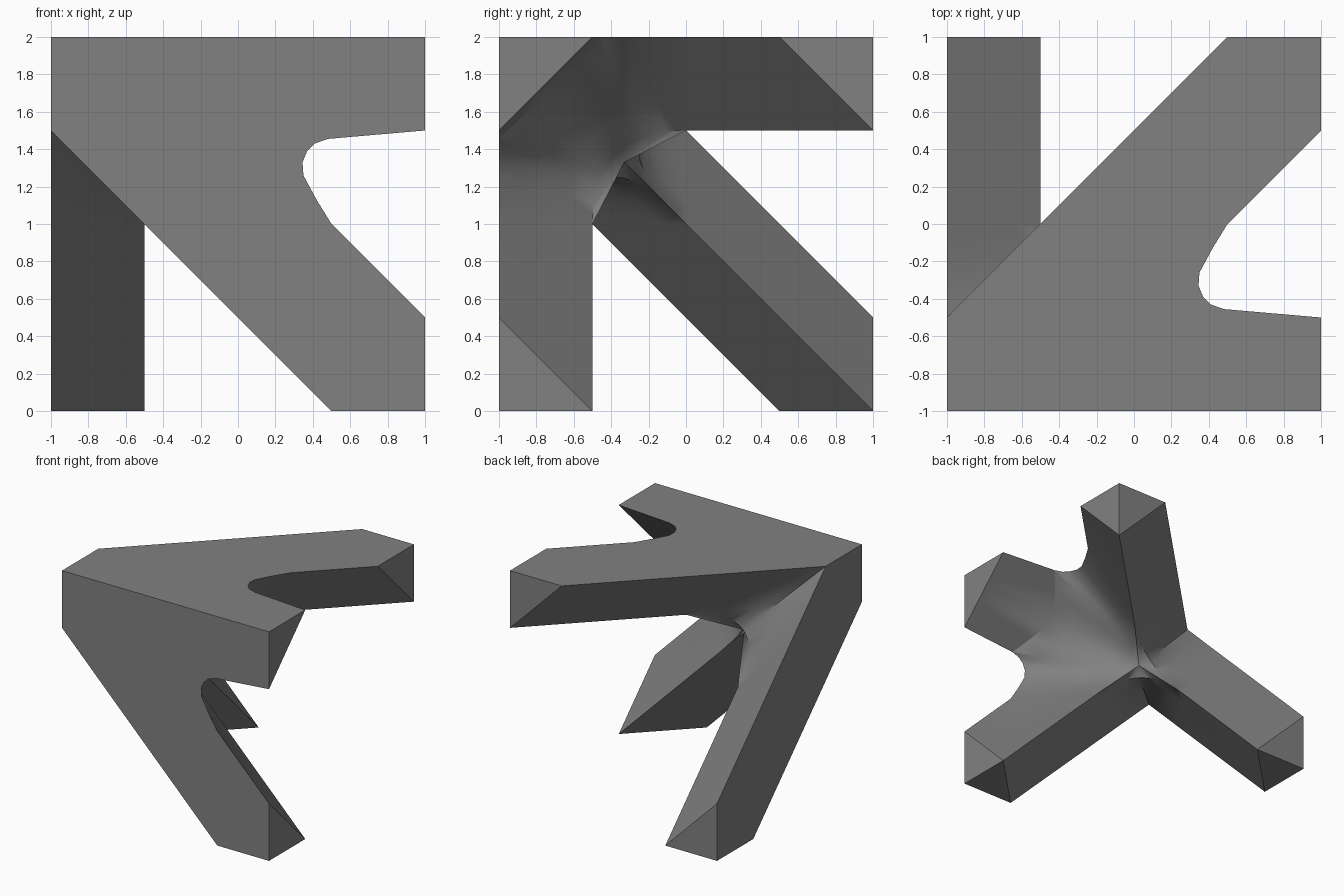
import bpy, bmesh
from mathutils import Vector

if "Cube" in bpy.data.objects:
    bpy.data.objects.remove(bpy.data.objects["Cube"])

# Local coordinates (a, u, w) measured from the solid corner at left-front-top.
# The part is symmetric when u and w are swapped.
bm = bmesh.new()
ROWS = 4


def V(*p):
    return Vector(p)


def face(pts):
    """Add a face and its mirror twin (u <-> w)."""
    for swap in (False, True):
        q = [V(p[0], p[2], p[1]) if swap else p for p in pts]
        bm.faces.new([bm.verts.new((p[0] - 1, p[1] - 1, 2 - p[2])) for p in q])


def bezier(p, c, q, s):
    return p * (1 - s) ** 2 + c * 2 * s * (1 - s) + q * s * s


def column(p, q, dip=0.0, rows=ROWS):
    c = (p + q) / 2 - V(dip, dip, dip)
    return [bezier(p, c, q, i / rows) for i in range(rows + 1)]


def skin(cols):
    for l, r in zip(cols, cols[1:]):
        for i in range(len(l) - 1):
            face([l[i], r[i], r[i + 1], l[i + 1]])


# Ridge junction points of the three diagonal arms
core = V(.5, .5, .5)
ra, rb, rc = V(1, .5, 1), V(1, 1, .5), V(.5, 1, 1)

# Valley between the front arm and the left arm
N = 18
ac = [bezier(ra, core, rc, i / N) for i in range(N + 1)]
corner = V(0, 0, .5)
ac_out = [V(.5, 0, 1).lerp(corner, i / 9) if i <= 9 else corner.lerp(V(0, .5, 1), (i - 9) / 9)
          for i in range(N + 1)]
ac_in = [V(2, .5, 2)] + ac + [V(.5, 2, 2)]
ac_out = [V(1.5, 0, 2)] + ac_out + [V(0, 1.5, 2)]
cols_ac = [column(p, q) for p, q in zip(ac_in, ac_out)]
skin(cols_ac)

# Valley between the front arm and the top arm, facing right (half)
ab = [bezier(ra, core, rb, i / 18) for i in range(10)]
front_curve = [V(2, 0, 1.5), V(1.5, 0, 1), V(1.42, 0, .87), V(1.35, 0, .74), V(1.345, 0, .67),
               V(1.37, 0, .61), V(1.41, 0, .57), V(1.48, 0, .545)]
arc = [front_curve[-1], V(1.38, .12, .43), V(1.32, .21, .35), V(1.3, .28, .28)]
ab_out = front_curve + arc[1:]
dips = [0, 0, .01, .02, .03, .035, .04, .05, .05, .05, .05]
cols_ab = [column(p, q, d) for p, q, d in zip([V(2, .5, 2)] + ab, ab_out, dips)]
skin(cols_ab)

# Straight edge arm along the front-top edge
hyp = [V(2, 0, .5), V(2, .1, .4), V(2, .18, .32), V(2, .25, .25)]
skin([column(p, q, 0, 1) for p, q in zip(arc, hyp)])
face([V(2, 0, 0)] + hyp)

# Rounded web where the three ridges meet
hub = V(.67, .67, .67)
for curve in (ac, ab):
    for p, q in zip(curve, curve[1:]):
        face([hub, p, q])

# Flat outer faces: front (mirrored to top) and half of the left face
face([V(0, 0, 0)] + ac_out[10::-1] + [V(2, 0, 2)] + front_curve + [V(2, 0, .5), V(2, 0, 0)])
face([V(0, 0, 0)] + ac_out[10:] + [V(0, 2, 2)])

# Triangular arm ends
face([V(2, 0, 2)] + cols_ab[0])
face([V(2, 0, 2)] + cols_ac[0])
face([V(0, 2, 2)] + cols_ac[-1])

bmesh.ops.remove_doubles(bm, verts=bm.verts, dist=1e-4)
bmesh.ops.recalc_face_normals(bm, faces=bm.faces)
mesh = bpy.data.meshes.new("lattice_node")
bm.to_mesh(mesh)
bm.free()
obj = bpy.data.objects.new("lattice_node", mesh)
bpy.context.collection.objects.link(obj)
mat = bpy.data.materials.new("mid_grey")
mat.diffuse_color = (.22, .22, .22, 1)
mat.use_nodes = True
mat.node_tree.nodes["Principled BSDF"].inputs["Base Color"].default_value = mat.diffuse_color
mesh.materials.append(mat)

bpy.context.view_layer.objects.active = obj
obj.select_set(True)
bpy.ops.object.shade_smooth_by_angle()
